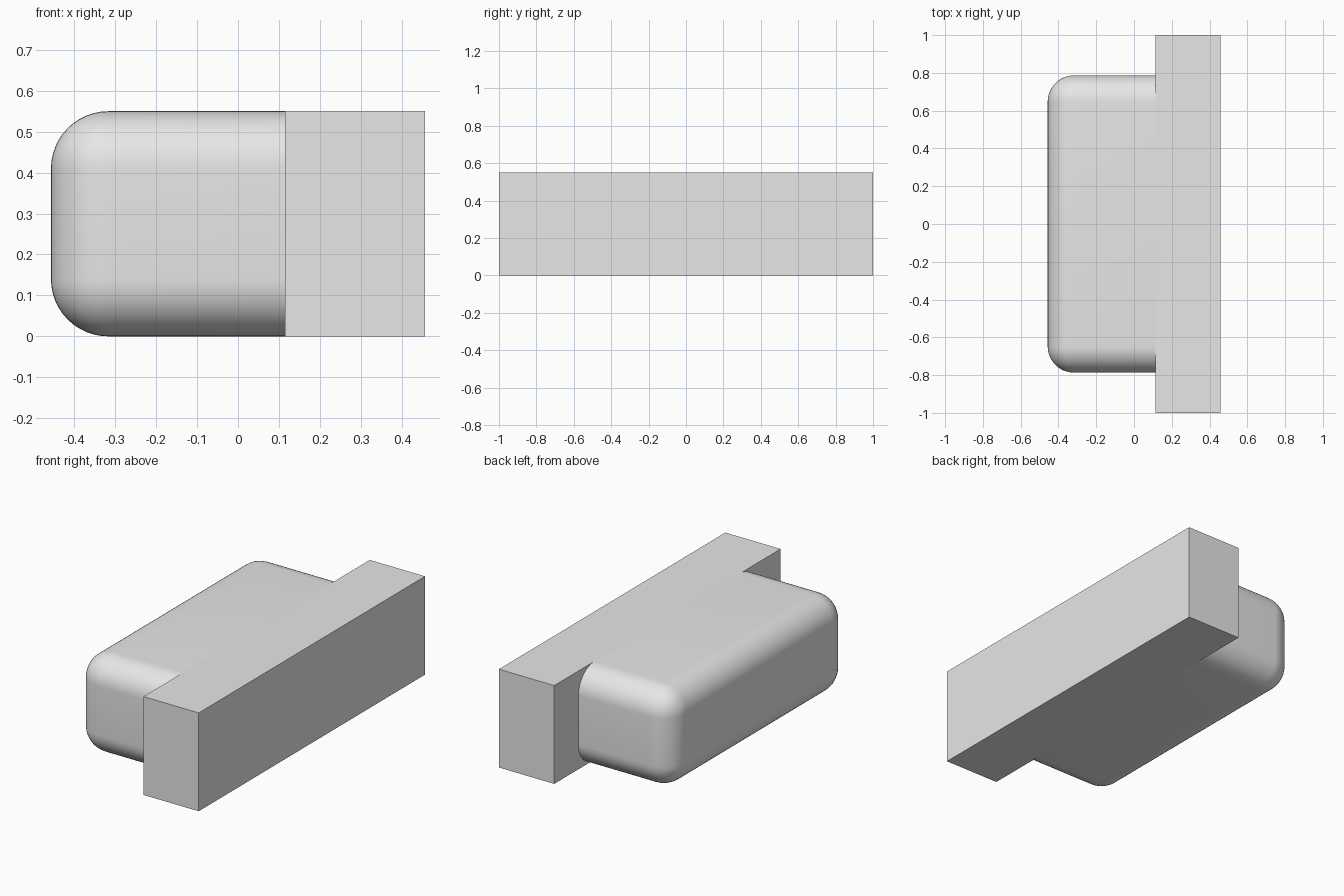
import bpy
import bmesh
from mathutils import Vector

cube = bpy.data.objects.get("Cube")
if cube:
    bpy.data.objects.remove(cube, do_unlink=True)

HEIGHT = 0.55
JOINT_X = 0.115   # where the rounded body meets the bar
END_X = 0.457
RADIUS = 0.14

grey = bpy.data.materials.new("light_grey")
grey.use_nodes = True
grey.diffuse_color = (0.8, 0.8, 0.8, 1)
grey.node_tree.nodes["Principled BSDF"].inputs["Base Color"].default_value = (0.8, 0.8, 0.8, 1)


def add_box(name, x0, x1, half_y, radius=0):
    """Box standing on the ground; a radius rounds every edge except those of its +x face."""
    bm = bmesh.new()
    bmesh.ops.create_cube(bm, size=1)
    bmesh.ops.scale(bm, vec=(x1 - x0, 2 * half_y, HEIGHT), verts=bm.verts)
    bmesh.ops.translate(bm, vec=Vector(((x0 + x1) / 2, 0, HEIGHT / 2)), verts=bm.verts)
    if radius:
        edges = [e for e in bm.edges if min(v.co.x for v in e.verts) < x1 - 0.001]
        bmesh.ops.bevel(bm, geom=edges, offset=radius, offset_type='OFFSET',
                        segments=12, profile=0.5, affect='EDGES')
    mesh = bpy.data.meshes.new(name)
    bm.to_mesh(mesh)
    bm.free()
    mesh.materials.append(grey)
    obj = bpy.data.objects.new(name, mesh)
    bpy.context.collection.objects.link(obj)
    return obj


# Square-edged bar along the +x side
add_box("end_bar", JOINT_X, END_X, 1.0)

# Rounded body butting against the bar
body = add_box("rounded_body", -END_X, JOINT_X, 0.787, RADIUS)
bpy.ops.object.select_all(action='DESELECT')
body.select_set(True)
bpy.context.view_layer.objects.active = body
bpy.ops.object.shade_smooth_by_angle()
